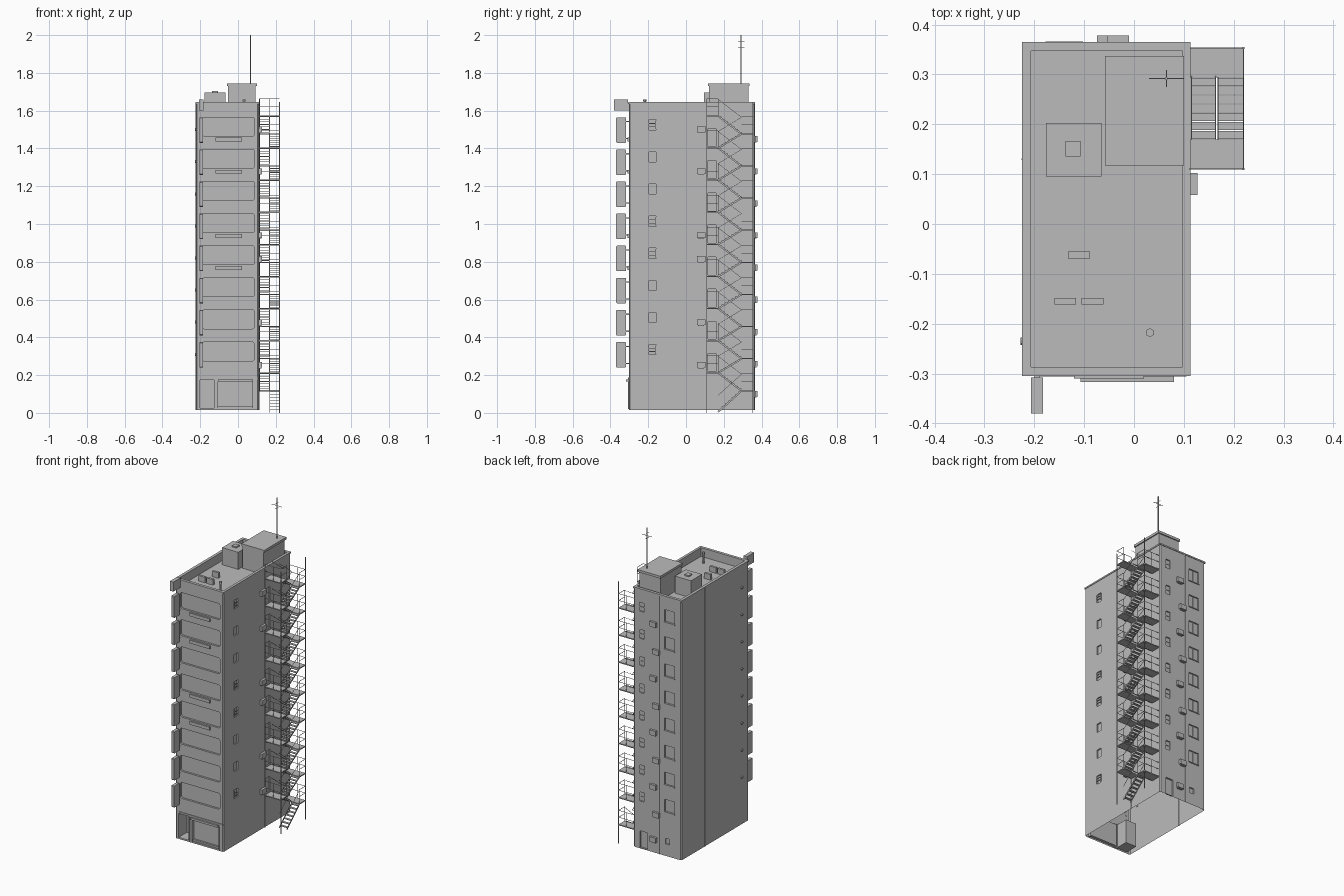
import bpy, bmesh
from math import pi
from mathutils import Vector, Matrix

old = bpy.data.objects.get("Cube")
if old:
    bpy.data.objects.remove(old, do_unlink=True)

grey = bpy.data.materials.new("plain_grey")
grey.use_nodes = True
grey.diffuse_color = (0.5, 0.5, 0.5, 1)
grey.node_tree.nodes["Principled BSDF"].inputs["Base Color"].default_value = (0.5, 0.5, 0.5, 1)


def box(bm, x0, x1, y0, y1, z0, z1):
    size = Matrix.Diagonal((x1 - x0, y1 - y0, z1 - z0, 1))
    mid = Matrix.Translation(((x0 + x1) / 2, (y0 + y1) / 2, (z0 + z1) / 2))
    return bmesh.ops.create_cube(bm, size=1, matrix=mid @ size)["verts"]


def beam(bm, p, q, w=0.003, h=None):
    p, q = Vector(p), Vector(q)
    turn = (q - p).to_track_quat('Z', 'Y').to_matrix().to_4x4()
    size = Matrix.Diagonal((w, h or w, (q - p).length, 1))
    bmesh.ops.create_cube(bm, size=1, matrix=Matrix.Translation((p + q) / 2) @ turn @ size)


def tube(bm, p, q, r, sides=6):
    p, q = Vector(p), Vector(q)
    turn = (q - p).to_track_quat('Z', 'Y').to_matrix().to_4x4()
    bmesh.ops.create_cone(bm, cap_ends=True, segments=sides, radius1=r, radius2=r,
                          depth=(q - p).length, matrix=Matrix.Translation((p + q) / 2) @ turn)


def round_edges(bm, verts, axis, amount, segments):
    edges = {e for v in verts for e in v.link_edges
             if abs((e.verts[0].co - e.verts[1].co).normalized()[axis]) > 0.9}
    bmesh.ops.bevel(bm, geom=list(edges), offset=amount, segments=segments,
                    affect='EDGES', profile=0.5)


def finish(bm, name):
    mesh = bpy.data.meshes.new(name)
    bm.to_mesh(mesh)
    bm.free()
    mesh.materials.append(grey)
    ob = bpy.data.objects.new(name, mesh)
    bpy.context.scene.collection.objects.link(ob)
    return ob


X0, X1, Y0, Y1 = -0.222, 0.11, -0.302, 0.362
BASE, DECK, TOP, FLOOR = 0.015, 1.59, 1.645, 0.17
floors = [i * FLOOR for i in range(8)]

# Tower body
bm = bmesh.new()
round_edges(bm, box(bm, X0, X1, Y0, Y1, BASE, TOP - 0.008), 2, 0.006, 1)
tower = finish(bm, "tower_walls")

# Openings cut into the body: roof well, windows, doors, shop front
bm = bmesh.new()
box(bm, -0.207, 0.097, -0.287, 0.347, DECK, 1.8)
for z in floors:
    round_edges(bm, box(bm, -0.188, 0.086, -0.35, -0.29, 0.275 + z, 0.375 + z), 1, 0.01, 3)
    box(bm, X1 - 0.008, 0.15, -0.197, -0.159, 0.308 + z, 0.362 + z)
    box(bm, 0.034, 0.07, Y1 - 0.008, 0.4, 0.312 + z, 0.368 + z)
    box(bm, -0.175, -0.105, Y1 - 0.008, 0.4, 0.292 + z, 0.368 + z)
    box(bm, X1 - 0.008, 0.15, 0.116, 0.16, 0.22 + z, 0.315 + z)
box(bm, -0.2, -0.125, -0.35, -0.22, 0.025, 0.175)
box(bm, -0.11, 0.083, -0.35, -0.285, 0.025, 0.165)
box(bm, 0.015, 0.065, Y1 - 0.01, 0.4, 0.02, 0.125)
box(bm, -0.14, -0.11, Y1 - 0.008, 0.4, 0.09, 0.125)
cutter = finish(bm, "opening_cutter")
cutter.hide_render = True
mod = tower.modifiers.new("openings", 'BOOLEAN')
mod.operation, mod.solver, mod.object = 'DIFFERENCE', 'EXACT', cutter
bpy.context.view_layer.update()
cut = bpy.data.meshes.new_from_object(tower.evaluated_get(bpy.context.evaluated_depsgraph_get()))
tower.modifiers.clear()
tower.data = cut
bpy.data.objects.remove(cutter, do_unlink=True)

# The body is open underneath
bm = bmesh.new()
bm.from_mesh(cut)
under = [f for f in bm.faces if f.normal.z < -0.9 and f.calc_center_median().z < BASE + 0.002]
bmesh.ops.delete(bm, geom=under, context='FACES')
bm.to_mesh(cut)
bm.free()

# Parapet coping
bm = bmesh.new()
for y0, y1 in ((-0.305, -0.287), (0.347, 0.365)):
    box(bm, -0.225, 0.113, y0, y1, TOP - 0.009, TOP)
for x0, x1 in ((-0.225, -0.207), (0.097, 0.113)):
    box(bm, x0, x1, -0.287, 0.347, TOP - 0.009, TOP)
finish(bm, "parapet_coping")

# Roof structures
bm = bmesh.new()
box(bm, -0.053, 0.093, 0.122, 0.33, DECK, 1.73)
box(bm, -0.058, 0.1, 0.117, 0.337, 1.73, 1.745)
finish(bm, "stair_penthouse")
bm = bmesh.new()
box(bm, -0.177, -0.065, 0.095, 0.203, DECK, 1.697)
box(bm, -0.137, -0.107, 0.135, 0.167, 1.697, 1.705)
finish(bm, "water_tank")
bm = bmesh.new()
for x, y in ((-0.11, -0.062), (-0.138, -0.155), (-0.083, -0.155)):
    box(bm, x - 0.022, x + 0.022, y - 0.007, y + 0.007, DECK, DECK + 0.035)
finish(bm, "roof_cooling_units")
bm = bmesh.new()
tube(bm, (0.032, -0.218, DECK), (0.032, -0.218, 1.65), 0.005)
tube(bm, (0.032, -0.218, 1.648), (0.032, -0.218, 1.66), 0.009)
finish(bm, "roof_vent_pipe")
bm = bmesh.new()
tube(bm, (0.065, 0.292, 1.745), (0.065, 0.292, 2.0), 0.003)
beam(bm, (0.03, 0.292, 1.95), (0.1, 0.292, 1.95), 0.002)
for z in (1.935, 1.965):
    beam(bm, (0.065, 0.275, z), (0.065, 0.309, z), 0.002)
finish(bm, "antenna")

# Projecting vertical sign with one panel per floor
bm = bmesh.new()
box(bm, -0.207, -0.183, -0.38, -0.308, 1.6, 1.66)
box(bm, -0.2, -0.19, -0.31, -0.3, 1.6, 1.64)
for z in floors:
    round_edges(bm, box(bm, -0.204, -0.184, -0.37, -0.317, 0.24 + z, 0.375 + z), 0, 0.004, 1)
    for h in (0.262, 0.352):
        beam(bm, (-0.194, -0.318, h + z), (-0.194, -0.3, h + z), 0.006)
finish(bm, "vertical_sign")

# Shop front, entrance and small name plates
bm = bmesh.new()
box(bm, -0.2, 0.105, -0.306, -0.3, 0.178, 0.188)
box(bm, -0.107, 0.08, -0.317, -0.3, 0.165, 0.178)
for x in (-0.108, 0.081):
    box(bm, x - 0.003, x + 0.003, -0.306, -0.285, 0.02, 0.168)
box(bm, -0.108, 0.081, -0.296, -0.285, 0.025, 0.035)
box(bm, -0.128, -0.122, -0.306, -0.295, 0.02, 0.178)
finish(bm, "shop_front")
bm = bmesh.new()
for i in (7, 6, 4, 3):
    z = 0.247 + i * FLOOR
    box(bm, -0.12, 0.02, -0.31, -0.3, z, z + 0.02)
finish(bm, "facade_plates")

# Window frames and guard bars
bm = bmesh.new()
for i, z in enumerate(floors):
    for x in (0.036, 0.068):
        beam(bm, (x, Y1, 0.312 + z), (x, Y1, 0.368 + z))
    beam(bm, (0.034, Y1 - 0.004, 0.34 + z), (0.07, Y1 - 0.004, 0.34 + z))
    beam(bm, (-0.14, Y1 - 0.006, 0.292 + z), (-0.14, Y1 - 0.006, 0.368 + z))
    box(bm, -0.178, -0.102, Y1 - 0.006, Y1 + 0.004, 0.287 + z, 0.292 + z)
    if i in (0, 3, 4, 7):
        for h in (0.325, 0.342):
            beam(bm, (X1 + 0.002, -0.197, h + z), (X1 + 0.002, -0.159, h + z))
        for y in (-0.197, -0.159):
            beam(bm, (X1 + 0.002, y, 0.312 + z), (X1 + 0.002, y, 0.358 + z))
finish(bm, "window_bars")

# Wall-mounted cooling units
bm = bmesh.new()
for z in (0.255, 0.48, 0.815, 0.94, 1.28, 1.5):
    box(bm, X1 + 0.002, 0.127, 0.058, 0.102, z - 0.015, z + 0.015)
    box(bm, X1 - 0.001, 0.125, 0.064, 0.096, z - 0.019, z - 0.016)
for i, z in enumerate([-0.16] + floors):
    x = -0.052 if i % 2 else -0.032
    box(bm, x - 0.022, x + 0.022, Y1 + 0.002, 0.378, 0.245 + z, 0.275 + z)
    box(bm, x - 0.016, x + 0.016, Y1 - 0.001, 0.374, 0.241 + z, 0.244 + z)
finish(bm, "wall_cooling_units")

# Drain pipes and round vents
bm = bmesh.new()
tube(bm, (-0.072, Y1 + 0.001, BASE), (-0.072, Y1 + 0.001, TOP - 0.01), 0.003)
tube(bm, (X0 - 0.001, 0.13, BASE), (X0 - 0.001, 0.13, TOP - 0.01), 0.003)
tube(bm, (X1 + 0.001, 0.108, BASE), (X1 + 0.001, 0.108, TOP - 0.01), 0.003)
finish(bm, "drain_pipes")
bm = bmesh.new()
for z in floors:
    tube(bm, (X0 + 0.002, -0.235, 0.31 + z), (X0 - 0.006, -0.235, 0.31 + z), 0.008, 10)
finish(bm, "round_vents")

# Outside escape stair: landings, flights, rails and posts
SX0, SX1, SM = 0.11, 0.22, 0.166
NEAR, A, B, FAR = 0.11, 0.17, 0.294, 0.353
plates, flights, rails = bmesh.new(), bmesh.new(), bmesh.new()


def landing(z, edge, inner):
    box(plates, SX0, SX1, min(edge, inner), max(edge, inner), z - 0.006, z)
    for h in (0.045, 0.088):
        beam(rails, (SX0, edge, z + h), (SX1, edge, z + h), 0.002)
        beam(rails, (SX1, edge, z + h), (SX1, inner, z + h), 0.002)
    for x, y in ((SX0 + 0.002, edge), (SM, edge), (SX1, inner)):
        beam(rails, (x, y, z), (x, y, z + 0.088), 0.002)


def flight(x0, x1, ya, za, yb, zb, steps=7):
    for x in (x0, x1):
        beam(flights, (x, ya, za - 0.003), (x, yb, zb - 0.003), 0.002, 0.009)
        beam(rails, (x, ya, za + 0.085), (x, yb, zb + 0.085), 0.002)
    for k in range(steps):
        t = (k + 0.5) / steps
        y, z = ya + (yb - ya) * t, za + (zb - za) * t
        box(flights, x0, x1, y - 0.008, y + 0.008, z - 0.0015, z + 0.0015)


for i in range(9):
    low, mid, high = 0.045 + i * FLOOR, 0.12 + i * FLOOR, 0.215 + i * FLOOR
    landing(mid, FAR, B)
    landing(high, NEAR, A)
    flight(SM + 0.003, SX1, A, low if i else 0.008, B, mid)
    flight(SX0 + 0.005, SM - 0.002, B, mid, A, high)
for y in (NEAR, FAR):
    beam(rails, (SX1, y, 0), (SX1, y, TOP), 0.004)
finish(plates, "stair_landings")
finish(flights, "stair_flights")
finish(rails, "stair_rails")
